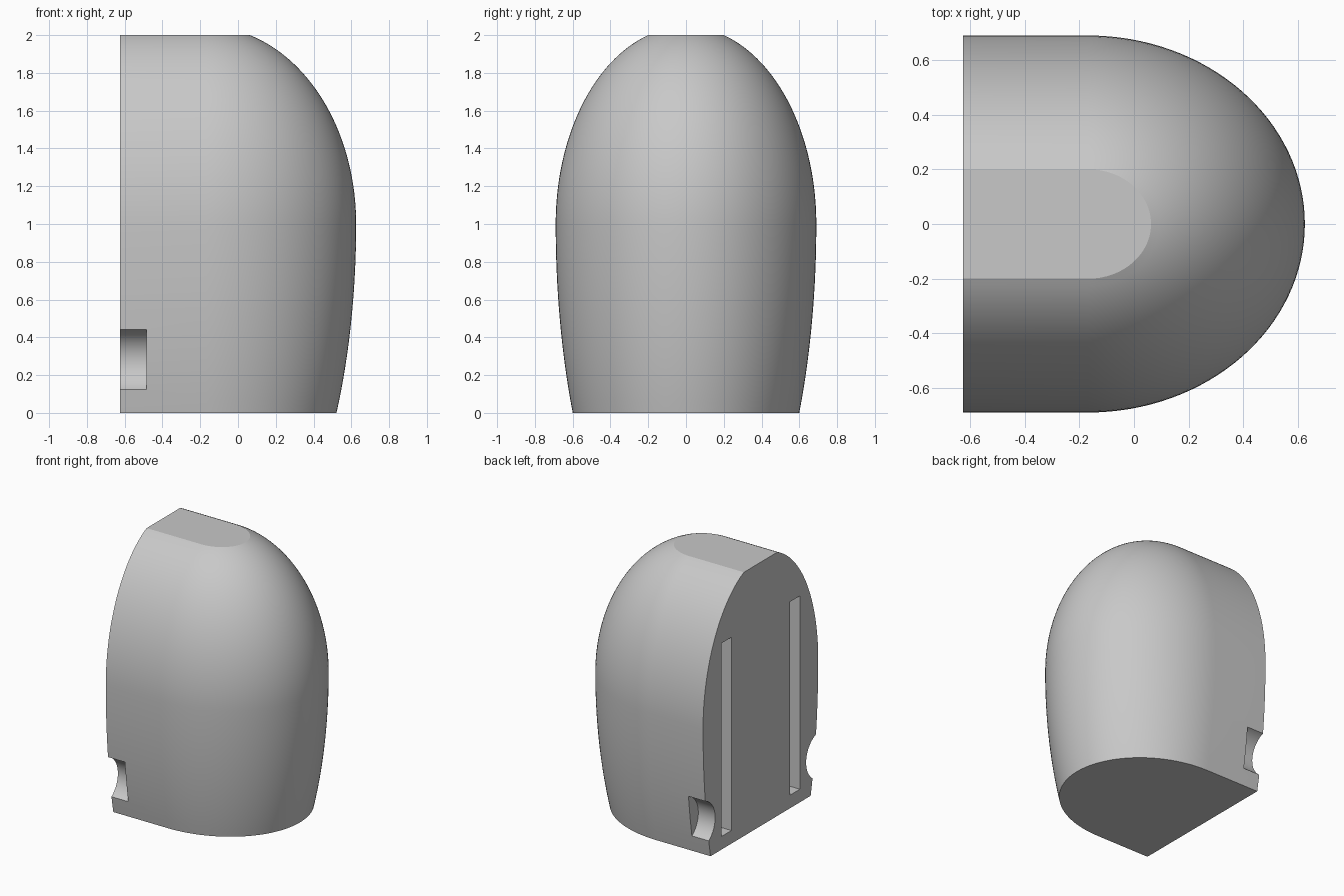
import bpy, bmesh, math
from mathutils import Matrix

default = bpy.data.objects.get("Cube")
if default:
    bpy.data.objects.remove(default, do_unlink=True)

BACK = -0.626      # flat rear plane
CENTRE = -0.168    # where the straight sides meet the rounded nose
STRETCH = 1.15     # nose is an ellipse, longer in x than in y
WIDEST = 0.69

grey = bpy.data.materials.new("plain grey")
grey.use_nodes = True
grey.diffuse_color = (0.58, 0.58, 0.58, 1)
grey.node_tree.nodes["Principled BSDF"].inputs["Base Color"].default_value = (0.58, 0.58, 0.58, 1)


def make_object(name, bm):
    bmesh.ops.recalc_face_normals(bm, faces=bm.faces)
    mesh = bpy.data.meshes.new(name)
    bm.to_mesh(mesh)
    bm.free()
    mesh.materials.append(grey)
    obj = bpy.data.objects.new(name, mesh)
    bpy.context.collection.objects.link(obj)
    return obj


def half_width(z):
    """Side profile: a tight ellipse above the widest level, a long one below."""
    reach = 1.045 if z > 1 else 2.02
    return WIDEST * math.sqrt(1 - ((z - 1) / reach) ** 2)


def ring(bm, z, steps=64):
    w = half_width(z)
    pts = [(BACK, -w)]
    for i in range(steps + 1):
        a = math.pi * (i / steps - 0.5)
        pts.append((CENTRE + STRETCH * w * math.cos(a), w * math.sin(a)))
    pts.append((BACK, w))
    return [bm.verts.new((x, y, z)) for x, y in pts]


# Domed body: stacked outlines, capped top and bottom, one flat back face
bm = bmesh.new()
top_angle = math.asin(1 / 1.045)
levels = [i / 16 for i in range(16)]
levels += [1 + 1.045 * math.sin(top_angle * i / 32) for i in range(33)]
rings = [ring(bm, z) for z in levels]
for low, high in zip(rings, rings[1:]):
    for i in range(len(low) - 1):
        bm.faces.new((low[i], low[i + 1], high[i + 1], high[i]))
bm.faces.new(rings[0])
bm.faces.new(rings[-1])
bm.faces.new([r[0] for r in rings] + [r[-1] for r in reversed(rings)])
body = make_object("body", bm)

# Cutters: a tall slot and a round side notch on each side
cutters = []
for side, label in ((1, "rear"), (-1, "front")):
    bm = bmesh.new()
    place = Matrix.Translation((BACK, side * 0.41, 0.832)) @ Matrix.Diagonal((0.2, 0.12, 1.465, 1))
    bmesh.ops.create_cube(bm, size=1, matrix=place)
    cutters.append(make_object(label + "_slot_cutter", bm))

    bm = bmesh.new()
    place = Matrix.Translation((BACK - 0.03, side * 0.725, 0.272)) @ Matrix.Rotation(math.pi / 2, 4, "Y")
    bmesh.ops.create_cone(bm, cap_ends=True, segments=64, radius1=0.18, radius2=0.18,
                          depth=0.342, matrix=place)
    cutters.append(make_object(label + "_notch_cutter", bm))

bpy.ops.object.select_all(action="DESELECT")
body.select_set(True)
bpy.context.view_layer.objects.active = body
for cutter in cutters:
    cutter.hide_render = True
    mod = body.modifiers.new(cutter.name, "BOOLEAN")
    mod.operation = "DIFFERENCE"
    mod.solver = "EXACT"
    mod.object = cutter
    bpy.ops.object.modifier_apply(modifier=mod.name)
for cutter in cutters:
    bpy.data.objects.remove(cutter, do_unlink=True)

bpy.ops.object.shade_smooth_by_angle(angle=math.radians(18))
